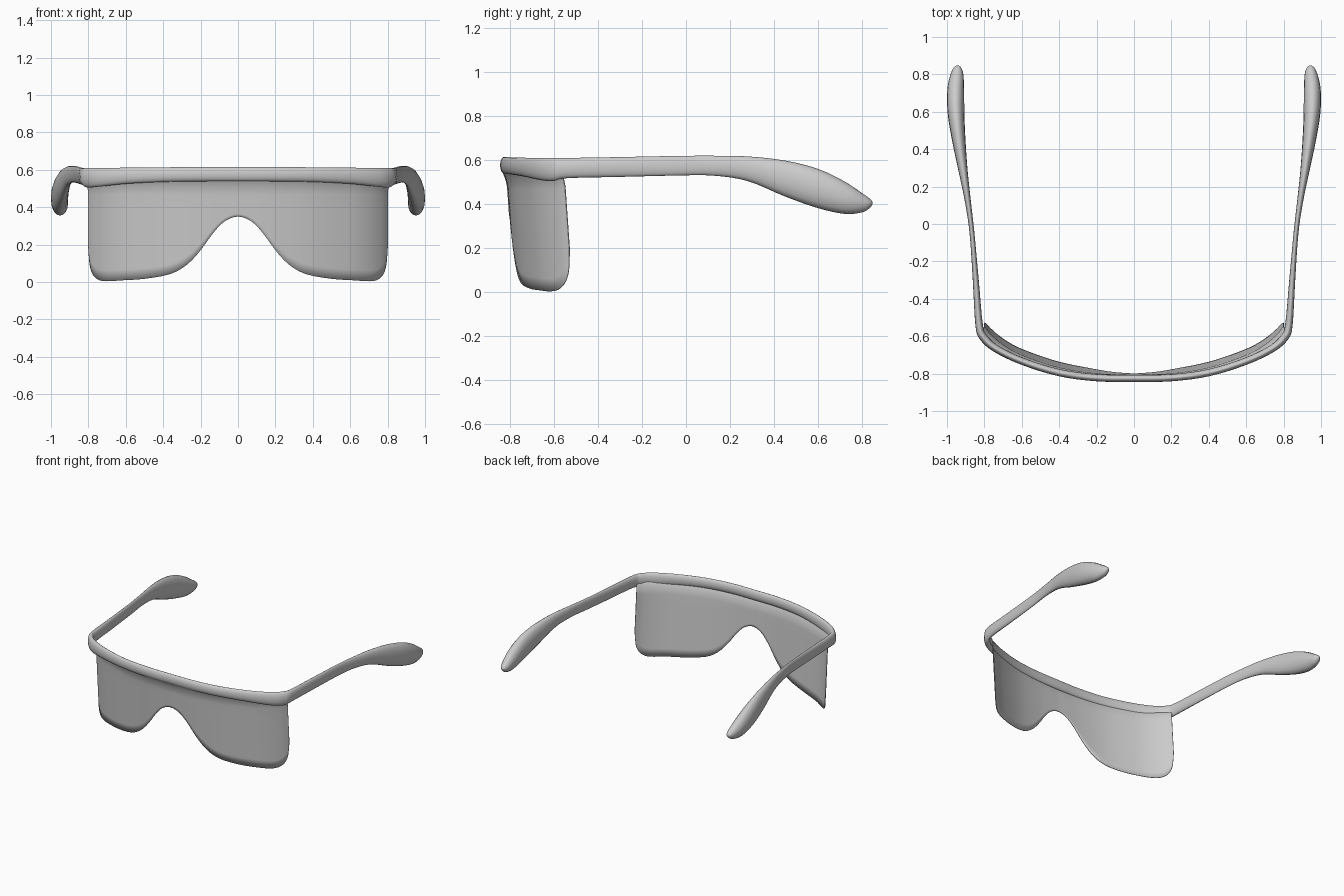
import bpy, bmesh, math
from mathutils import Vector

if "Cube" in bpy.data.objects:
    bpy.data.objects.remove(bpy.data.objects["Cube"])


def spline(pts, steps):
    """Catmull-Rom interpolation through tuples of any size."""
    p = [Vector(q) for q in pts]
    p = [2 * p[0] - p[1]] + p + [2 * p[-1] - p[-2]]
    out = []
    for i in range(1, len(p) - 2):
        a, b, c, d = p[i - 1:i + 3]
        for s in range(steps):
            t = s / steps
            out.append(0.5 * (2 * b + (c - a) * t + (2 * a - 5 * b + 4 * c - d) * t * t
                              + (3 * b - a - 3 * c + d) * t ** 3))
    return out + [p[-2]]


def lookup(table, x):
    """Smooth value from a table of (x, value) pairs."""
    for a, b in zip(table, table[1:]):
        if x <= b[0]:
            return a[1] + (b[1] - a[1]) * (x - a[0]) / (b[0] - a[0])
    return table[-1][1]


def make_object(name, verts, faces, mat):
    mesh = bpy.data.meshes.new(name)
    mesh.from_pydata(verts, [], faces)
    bm = bmesh.new()
    bm.from_mesh(mesh)
    bmesh.ops.recalc_face_normals(bm, faces=bm.faces)
    bm.to_mesh(mesh)
    bm.free()
    mesh.materials.append(mat)
    mesh.shade_smooth()
    ob = bpy.data.objects.new(name, mesh)
    bpy.context.collection.objects.link(ob)
    return ob


grey = bpy.data.materials.new("light grey")
grey.diffuse_color = (0.6, 0.6, 0.6, 1)
grey.use_nodes = True
grey.node_tree.nodes["Principled BSDF"].inputs["Base Color"].default_value = grey.diffuse_color

# Frame: one swept tube from arm tip to arm tip
# each station: x, y, bottom z, top z, half width
half = [(0, -0.825, 0.538, 0.615, 0.019), (0.2, -0.822, 0.538, 0.615, 0.019),
        (0.4, -0.795, 0.535, 0.613, 0.019), (0.6, -0.733, 0.525, 0.611, 0.019),
        (0.74, -0.665, 0.51, 0.61, 0.02), (0.805, -0.605, 0.505, 0.61, 0.022),
        (0.828, -0.54, 0.518, 0.61, 0.02), (0.846, -0.3, 0.524, 0.614, 0.016),
        (0.866, -0.05, 0.53, 0.619, 0.013), (0.888, 0.12, 0.53, 0.62, 0.016),
        (0.913, 0.28, 0.505, 0.617, 0.024), (0.937, 0.45, 0.435, 0.598, 0.036),
        (0.952, 0.6, 0.382, 0.56, 0.045), (0.953, 0.72, 0.356, 0.503, 0.045),
        (0.946, 0.8, 0.363, 0.45, 0.034), (0.943, 0.835, 0.383, 0.425, 0.02),
        (0.942, 0.847, 0.4, 0.41, 0.006)]
left = [(-s[0],) + s[1:] for s in half[:0:-1]]
path = []
for s in spline([s for s in left + half], 4):
    path.append(s)
SIDES = 16
verts, faces = [], []
for i, s in enumerate(path):
    a, b = path[max(i - 1, 0)], path[min(i + 1, len(path) - 1)]
    side = Vector((b[1] - a[1], a[0] - b[0], 0)).normalized()
    mid = Vector((s[0], s[1], (s[2] + s[3]) / 2))
    for k in range(SIDES):
        t = 2 * math.pi * k / SIDES
        verts.append(mid + side * s[4] * math.cos(t)
                     + Vector((0, 0, (s[3] - s[2]) / 2 * math.sin(t))))
for i in range(len(path) - 1):
    for k in range(SIDES):
        n = (k + 1) % SIDES
        faces.append((i * SIDES + k, i * SIDES + n,
                      (i + 1) * SIDES + n, (i + 1) * SIDES + k))
faces.append(tuple(range(SIDES)))
faces.append(tuple(range(len(verts) - SIDES, len(verts))))
make_object("frame_and_arms", verts, faces, grey)

# Lens: curved shield with a nose cut-out and rounded lower corners
edge = [(0, 0.35), (0.07, 0.325), (0.13, 0.265), (0.2, 0.17), (0.27, 0.095),
        (0.36, 0.043), (0.5, 0.017), (0.62, 0.009), (0.7, 0.004), (0.745, 0.012),
        (0.775, 0.04), (0.79, 0.085), (0.796, 0.14), (0.8, 0.2)]
edge = [(-x, z) for x, z in edge[:0:-1]] + edge
curve = [(p[0], p[1]) for p in spline([(0, -0.812), (0.2, -0.803), (0.4, -0.772),
                                       (0.6, -0.705), (0.7, -0.65), (0.765, -0.595),
                                       (0.8, -0.55)], 8)]
LEVELS = 14
verts, faces = [], []
cols = spline(edge, 3)
for x, low in cols:
    ax = min(abs(x), 0.8)
    slope = (lookup(curve, min(ax + 0.01, 0.8)) - lookup(curve, max(ax - 0.01, 0))) / 0.02
    out = Vector((math.copysign(slope, x), -1, 0)).normalized()
    for j in range(LEVELS + 1):
        # lower rows cover the sheet, upper rows flare out into the frame
        z = low + (0.47 - low) * j / 8 if j <= 8 else 0.47 + 0.08 * (j - 8) / 6
        f = max(0, (z - 0.47) / 0.08)
        y = lookup(curve, ax) + 0.035 * (0.5 - min(z, 0.5)) / 0.5
        verts.append(Vector((x, y, z)) + out * 0.022 * f * f)
R = LEVELS + 1
for i in range(len(cols) - 1):
    for j in range(LEVELS):
        faces.append((i * R + j, (i + 1) * R + j, (i + 1) * R + j + 1, i * R + j + 1))
lens = make_object("lens", verts, faces, grey)
thick = lens.modifiers.new("thickness", 'SOLIDIFY')
thick.thickness = 0.005
thick.offset = 0
